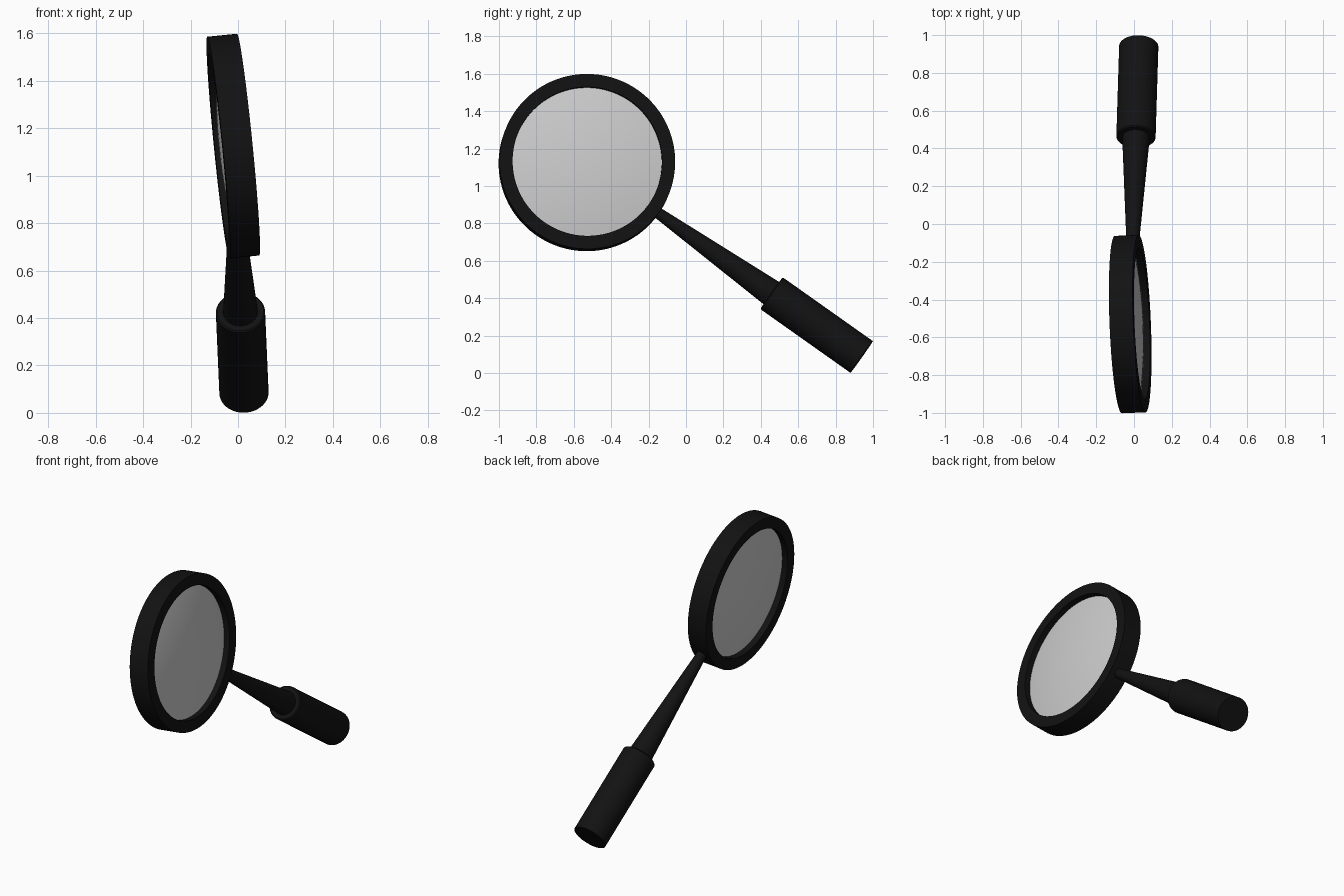
import bpy, bmesh, math
from mathutils import Vector, Matrix

if "Cube" in bpy.data.objects:
    bpy.data.objects.remove(bpy.data.objects["Cube"])

CENTRE = Vector((-0.02, -0.53, 1.125))
NORMAL = Vector((1, 0.04, 0.10)).normalized()
# The handle axis lies in the plane of the lens
ALONG = Vector((0.045, 1.47, -1.04))
ALONG = (ALONG - NORMAL * ALONG.dot(NORMAL)).normalized()


def material(name, color):
    mat = bpy.data.materials.new(name)
    mat.diffuse_color = color
    mat.use_nodes = True
    mat.node_tree.nodes["Principled BSDF"].inputs["Base Color"].default_value = mat.diffuse_color
    return mat


def lathe(name, profile, axis, mat=None, closed=False, steps=96):
    """Spin (radius, height) points round an axis through the lens centre."""
    bm = bmesh.new()
    verts = [bm.verts.new((r, 0, h)) for r, h in profile]
    edges = [bm.edges.new(p) for p in zip(verts, verts[1:])]
    if closed:
        edges.append(bm.edges.new((verts[-1], verts[0])))
    bmesh.ops.spin(bm, geom=verts + edges, cent=(0, 0, 0), axis=(0, 0, 1),
                   angle=math.tau, steps=steps, use_duplicate=False)
    bmesh.ops.remove_doubles(bm, verts=bm.verts[:], dist=1e-5)
    bmesh.ops.recalc_face_normals(bm, faces=bm.faces[:])
    mesh = bpy.data.meshes.new(name)
    bm.to_mesh(mesh)
    bm.free()
    obj = bpy.data.objects.new(name, mesh)
    bpy.context.collection.objects.link(obj)
    rot = Vector((0, 0, 1)).rotation_difference(axis).to_matrix().to_4x4()
    obj.matrix_world = Matrix.Translation(CENTRE) @ rot
    if mat:
        mesh.materials.append(mat)
    bpy.ops.object.select_all(action='DESELECT')
    obj.select_set(True)
    bpy.context.view_layer.objects.active = obj
    bpy.ops.object.shade_smooth_by_angle(angle=math.radians(30))
    return obj


black = material("black", (0.006, 0.006, 0.006, 1))

# Rim: a flat-sided band round the lens
lathe("rim", [(0.40, -0.063), (0.47, -0.063), (0.47, 0.063), (0.40, 0.063)],
      NORMAL, black, closed=True)

# Lens: convex on both sides, seated inside the rim
EDGE, BULGE, RADIUS, N = 0.025, 0.035, 0.402, 10
side = [(RADIUS * i / N, EDGE + BULGE * (1 - (i / N) ** 2)) for i in range(N + 1)]
lathe("lens", side + [(r, -h) for r, h in reversed(side)], NORMAL)

# Tapered shaft from rim to grip
lathe("shaft", [(0, 0.45), (0.029, 0.45), (0.074, 1.23), (0, 1.23)],
      ALONG, black, steps=48)

# Cylindrical grip
lathe("grip", [(0, 1.21), (0.098, 1.21), (0.104, 1.216), (0.104, 1.80), (0, 1.80)],
      ALONG, black, steps=48)
